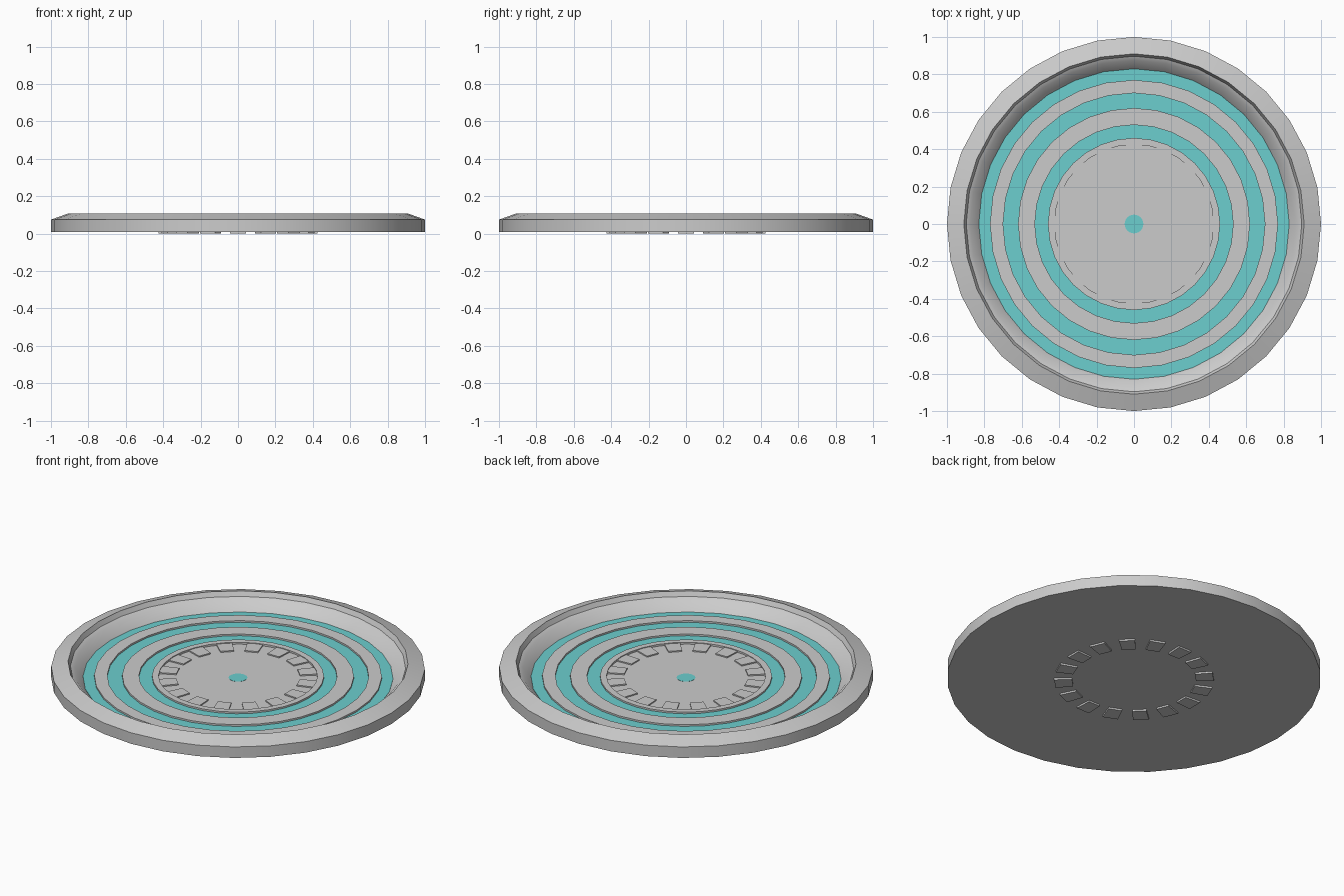
import bpy, bmesh, math

if "Cube" in bpy.data.objects:
    bpy.data.objects.remove(bpy.data.objects["Cube"])

N = 32
teal = bpy.data.materials.new("teal")
teal.diffuse_color = (0.15, 0.62, 0.62, 1)
teal.use_nodes = True
teal.node_tree.nodes["Principled BSDF"].inputs["Base Color"].default_value = teal.diffuse_color


def lathe(name, profile, closed=True, mat=None):
    """Revolve (r, z) points about z; r = 0 becomes a pole."""
    bm = bmesh.new()
    rings = []
    for r, z in profile:
        if r == 0:
            rings.append([bm.verts.new((0, 0, z))] * N)
        else:
            rings.append([bm.verts.new((r * math.cos(2 * math.pi * i / N),
                                        r * math.sin(2 * math.pi * i / N), z)) for i in range(N)])
    pairs = list(zip(rings, rings[1:]))
    if closed:
        pairs.append((rings[-1], rings[0]))
    for a, b in pairs:
        for i in range(N):
            j = (i + 1) % N
            quad = list(dict.fromkeys([a[i], a[j], b[j], b[i]]))
            if len(quad) > 2:
                bm.faces.new(quad)
    bmesh.ops.recalc_face_normals(bm, faces=bm.faces)
    me = bpy.data.meshes.new(name)
    bm.to_mesh(me)
    bm.free()
    ob = bpy.data.objects.new(name, me)
    bpy.context.collection.objects.link(ob)
    if mat:
        me.materials.append(mat)
    bpy.ops.object.select_all(action='DESELECT')
    ob.select_set(True)
    bpy.context.view_layer.objects.active = ob
    bpy.ops.object.shade_smooth_by_angle(angle=math.radians(30))
    return ob


# Dish: underside, outer wall, sloped lip and stepped inner wall
lathe("dish", [(0, 0.01), (1, 0.01), (1, 0.075), (0.91, 0.107), (0.897, 0.08),
               (0.875, 0.07), (0.83, 0.018), (0, 0.018)], closed=False)

# Glowing floor bands and centre spot
for k, (ri, ro) in enumerate([(0.77, 0.83), (0.62, 0.70), (0.46, 0.53)]):
    lathe(f"teal_band_{k}", [(ri, 0.012), (ro, 0.012), (ro, 0.019), (ri, 0.019)], mat=teal)
lathe("centre_spot", [(0, 0.012), (0.05, 0.012), (0.05, 0.019), (0, 0.019)], closed=False, mat=teal)

# Raised grey rings
for k, (ri, ro) in enumerate([(0.70, 0.77), (0.53, 0.62), (0.425, 0.46)]):
    lathe(f"raised_ring_{k}", [(ri, 0.012), (ro, 0.012), (ro, 0.029), (ri, 0.029)])

# Ring of teeth passing through the floor
bm = bmesh.new()
for i in range(16):
    a = 2 * math.pi * i / 16
    c, s = math.cos(a), math.sin(a)
    def pt(r, t, z):
        return bm.verts.new((r * c - t * s, r * s + t * c, z))
    lo, hi = [[pt(0.33, -0.037, z), pt(0.425, -0.043, z), pt(0.425, 0.043, z), pt(0.33, 0.037, z)]
              for z in (0.0, 0.025)]
    bm.faces.new(lo[::-1])
    bm.faces.new(hi)
    for j in range(4):
        k = (j + 1) % 4
        bm.faces.new((lo[j], lo[k], hi[k], hi[j]))
me = bpy.data.meshes.new("floor_teeth")
bm.to_mesh(me)
bm.free()
bpy.context.collection.objects.link(bpy.data.objects.new("floor_teeth", me))
